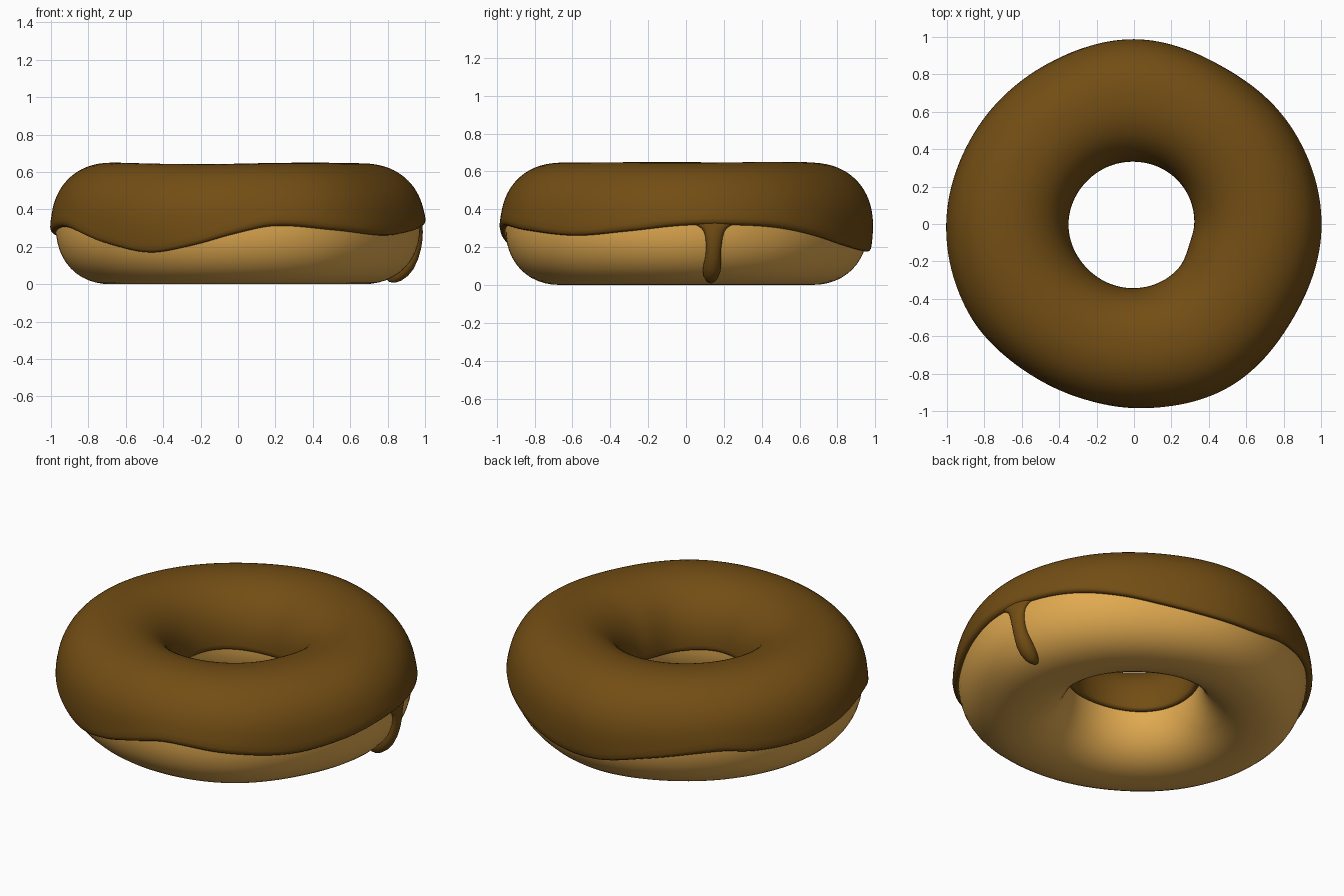
import bpy, bmesh, math
from math import sin, cos, pi, radians

if "Cube" in bpy.data.objects:
    bpy.data.objects.remove(bpy.data.objects["Cube"])

ZC, B, N = 0.31, 0.31, 2.2      # tube centre height, half height, roundness
THICK = 0.026                   # icing thickness

# outline radius, hole radius, and icing edge height against angle in degrees
OUTER = [(0, 1.0), (30, .985), (60, .965), (90, .988), (120, .97), (150, .98), (180, 1.0),
         (210, 1.0), (240, .975), (270, .98), (300, 1.005), (330, .985)]
HOLE = [(0, .322), (45, .33), (90, .333), (135, .34), (180, .35), (225, .345), (270, .343),
        (315, .335), (340, .315)]
EDGE = [(0, .315), (18, .315), (31, .30), (46, .26), (61, .215), (78, .185), (95, .185),
        (112, .235), (135, .28), (148, .26), (165, .255), (180, .275), (202, .305),
        (224, .22), (240, .175), (255, .21), (270, .275), (282, .312), (301, .29),
        (323, .262), (342, .285)]
TOP = [(0, .0), (60, .004), (120, -.006), (190, .004), (250, -.004), (300, .002)]


def curve(table, deg):
    """Smooth periodic interpolation of an (angle, value) table."""
    deg %= 360
    n = len(table)
    i = max(k for k in range(n) if table[k][0] <= deg)

    def at(k):
        return table[k % n][0] + 360 * (k // n), table[k % n][1]
    (x0, a), (x1, b), (x2, c), (x3, d) = [at(i + k) for k in (-1, 0, 1, 2)]
    h = x2 - x1
    t = (deg - x1) / h
    m1, m2 = (c - a) / (x2 - x0) * h, (d - b) / (x3 - x1) * h
    return ((2*t**3 - 3*t**2 + 1) * b + (t**3 - 2*t**2 + t) * m1
            + (3*t**2 - 2*t**3) * c + (t**3 - t**2) * m2)


def surf(deg, phi, off=0.0):
    """Point on the dough, raised by off; phi runs round the tube from the outside."""
    ro, ri = curve(OUTER, deg) - THICK, curve(HOLE, deg) + THICK
    c, s = cos(phi), sin(phi)
    c = math.copysign(abs(c) ** (2 / N), c)
    s = math.copysign(abs(s) ** (2 / N), s)
    r = (ro + ri) / 2 + ((ro - ri) / 2 + off) * c
    z = ZC + (B + off) * s + curve(TOP, deg) * max(0, s)
    a = radians(deg)
    return r * cos(a), r * sin(a), z


def phi_at(z):
    """Tube angle on the outer side at height z."""
    v = (z - ZC) / B
    return math.copysign(math.asin(min(1, abs(v)) ** (N / 2)), v)


def loft(name, rings, mat, wrap=True):
    bm = bmesh.new()
    vs = [[bm.verts.new(p) for p in ring] for ring in rings]
    n, m = len(vs), len(vs[0])
    for i in range(n if wrap else n - 1):
        a, b = vs[i], vs[(i + 1) % n]
        for j in range(m):
            k = (j + 1) % m
            bm.faces.new((a[j], b[j], b[k], a[k]))
    if not wrap:
        bm.faces.new(vs[0])
        bm.faces.new(vs[-1])
    bmesh.ops.recalc_face_normals(bm, faces=bm.faces)
    for f in bm.faces:
        f.smooth = True
    me = bpy.data.meshes.new(name)
    bm.to_mesh(me)
    bm.free()
    me.materials.append(mat)
    ob = bpy.data.objects.new(name, me)
    bpy.context.collection.objects.link(ob)
    return ob


def material(name, rgb):
    m = bpy.data.materials.new(name)
    m.diffuse_color = (*rgb, 1)
    m.use_nodes = True
    m.node_tree.nodes["Principled BSDF"].inputs["Base Color"].default_value = m.diffuse_color
    return m


dough_mat = material("dough", (.75, .40, .08))
icing_mat = material("chocolate", (.17, .075, .007))

# dough ring
loft("dough", [[surf(d * 3, 2 * pi * j / 48) for j in range(48)] for d in range(120)], dough_mat)

# icing shell with a rounded lip along its wavy edge
LIP = [(0, -.004), (0, .008), (.012, .019), (.035, .027), (.08, .030), (.16, .028)]
rings = []
for d in range(180):
    deg = d * 2
    p0, p1 = phi_at(curve(EDGE, deg)), pi - phi_at(.29 + .01 * sin(radians(3 * deg)))
    steps = [(p0 + a, o) for a, o in LIP]
    steps += [(p0 + .25 + (p1 - p0 - .5) * j / 36, THICK) for j in range(37)]
    steps += [(p1 - a, min(o, THICK)) for a, o in reversed(LIP)]
    steps += [(p1 + (p0 - p1) * j / 24, -.004) for j in range(1, 24)]
    rings.append([surf(deg, p, o) for p, o in steps])
loft("icing", rings, icing_mat)

# drip running down the right side: height, half width, thickness
DRIP = [(.345, .13, .022), (.325, .115, .025), (.312, .085, .027), (.298, .065, .029),
        (.28, .053, .031), (.25, .045, .034), (.20, .04, .038), (.15, .042, .044),
        (.11, .049, .05), (.08, .05, .052), (.055, .044, .049), (.04, .032, .04),
        (.03, .016, .025), (.027, .003, .006)]
rings = []
for z, w, t in DRIP:
    ring = []
    for j in range(25):
        u = pi * j / 24
        ring.append(surf(8.8 + math.degrees(w * cos(u) / .95), phi_at(z), -.004 + t * sin(u) ** .8))
    rings.append(ring)
drip = loft("icing_drip", rings, icing_mat, wrap=False)
